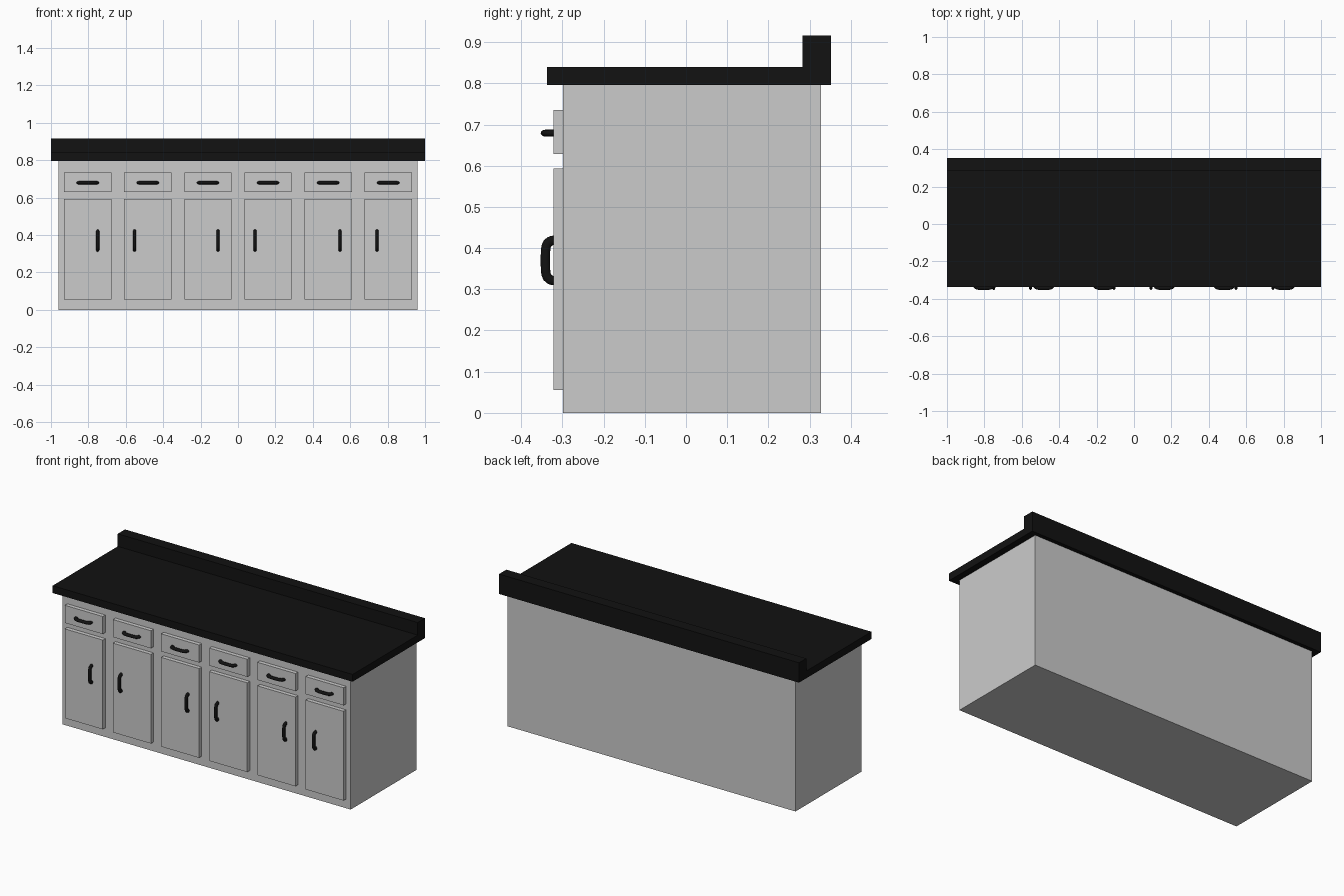
import bpy, bmesh, math
from mathutils import Vector

if "Cube" in bpy.data.objects:
    bpy.data.objects.remove(bpy.data.objects["Cube"])

black = bpy.data.materials.new("black")
black.diffuse_color = (0.006, 0.006, 0.006, 1)
black.use_nodes = True
black.node_tree.nodes["Principled BSDF"].inputs["Base Color"].default_value = black.diffuse_color


def finish(name, bm, mat=None):
    bmesh.ops.recalc_face_normals(bm, faces=bm.faces[:])
    me = bpy.data.meshes.new(name)
    bm.to_mesh(me)
    bm.free()
    ob = bpy.data.objects.new(name, me)
    bpy.context.collection.objects.link(ob)
    if mat:
        me.materials.append(mat)
    return ob


def box(name, lo, hi):
    bm = bmesh.new()
    bmesh.ops.create_cube(bm, size=1)
    for v in bm.verts:
        v.co = [(a + b) / 2 + c * (b - a) for a, b, c in zip(lo, hi, v.co)]
    return finish(name, bm)


def extrude_x(name, profile, half, mat):
    # closed (y, z) profile extruded along x
    bm = bmesh.new()
    f = bm.faces.new([bm.verts.new((-half, y, z)) for y, z in profile])
    new = bmesh.ops.extrude_face_region(bm, geom=[f])["geom"]
    bmesh.ops.translate(bm, vec=(2 * half, 0, 0),
                        verts=[g for g in new if isinstance(g, bmesh.types.BMVert)])
    return finish(name, bm, mat)


def make_handle_mesh(sides=12):
    # oval section swept along an arched path (along x, bowing to -y)
    half = [(0.049, -0.004), (0.0485, 0.003), (0.046, 0.009), (0.041, 0.0145),
            (0.034, 0.0175), (0.024, 0.019)]
    path = [Vector((-u, -d, 0)) for u, d in half] + [Vector((0, -0.0192, 0))]
    path += [Vector((u, -d, 0)) for u, d in reversed(half)]
    bm = bmesh.new()
    rings = []
    for i, p in enumerate(path):
        t = (path[min(i + 1, len(path) - 1)] - path[max(i - 1, 0)]).normalized()
        n = Vector((-t.y, t.x, 0))
        rings.append([bm.verts.new(p + n * 0.0115 * math.cos(a) + Vector((0, 0, 0.0085 * math.sin(a))))
                      for a in (2 * math.pi * k / sides for k in range(sides))])
    for r, s in zip(rings, rings[1:]):
        for k in range(sides):
            j = (k + 1) % sides
            bm.faces.new((r[k], r[j], s[j], s[k])).smooth = True
    bm.faces.new(rings[0])
    bm.faces.new(rings[-1])
    bmesh.ops.recalc_face_normals(bm, faces=bm.faces[:])
    me = bpy.data.meshes.new("handle")
    bm.to_mesh(me)
    bm.free()
    me.materials.append(black)
    return me


# Cabinet body
box("cabinet_body", (-0.96, -0.298, 0), (0.96, 0.328, 0.796))

# Countertop with raised backsplash
extrude_x("countertop", [(-0.337, 0.796), (0.352, 0.796), (0.352, 0.916),
                         (0.283, 0.916), (0.283, 0.84), (-0.337, 0.84)], 1.0, black)

# Doors, drawers and their handles
FRONT, BACK, HALF = -0.322, -0.297, 0.1265
handle_mesh = make_handle_mesh()


def handle(name, x, z, vertical):
    ob = bpy.data.objects.new(name, handle_mesh)
    ob.location = (x, FRONT, z)
    ob.rotation_euler = (0, math.pi / 2 if vertical else 0, 0)
    bpy.context.collection.objects.link(ob)


door_handle_x = [-0.75, -0.553, -0.107, 0.091, 0.545, 0.743]
for i, hx in enumerate(door_handle_x):
    cx = -0.803 + i * 0.3212
    box(f"door_{i + 1}", (cx - HALF, FRONT, 0.055), (cx + HALF, BACK, 0.593))
    box(f"drawer_{i + 1}", (cx - HALF, FRONT, 0.629), (cx + HALF, BACK, 0.735))
    handle(f"door_handle_{i + 1}", hx, 0.37, True)
    handle(f"drawer_handle_{i + 1}", cx, 0.679, False)
